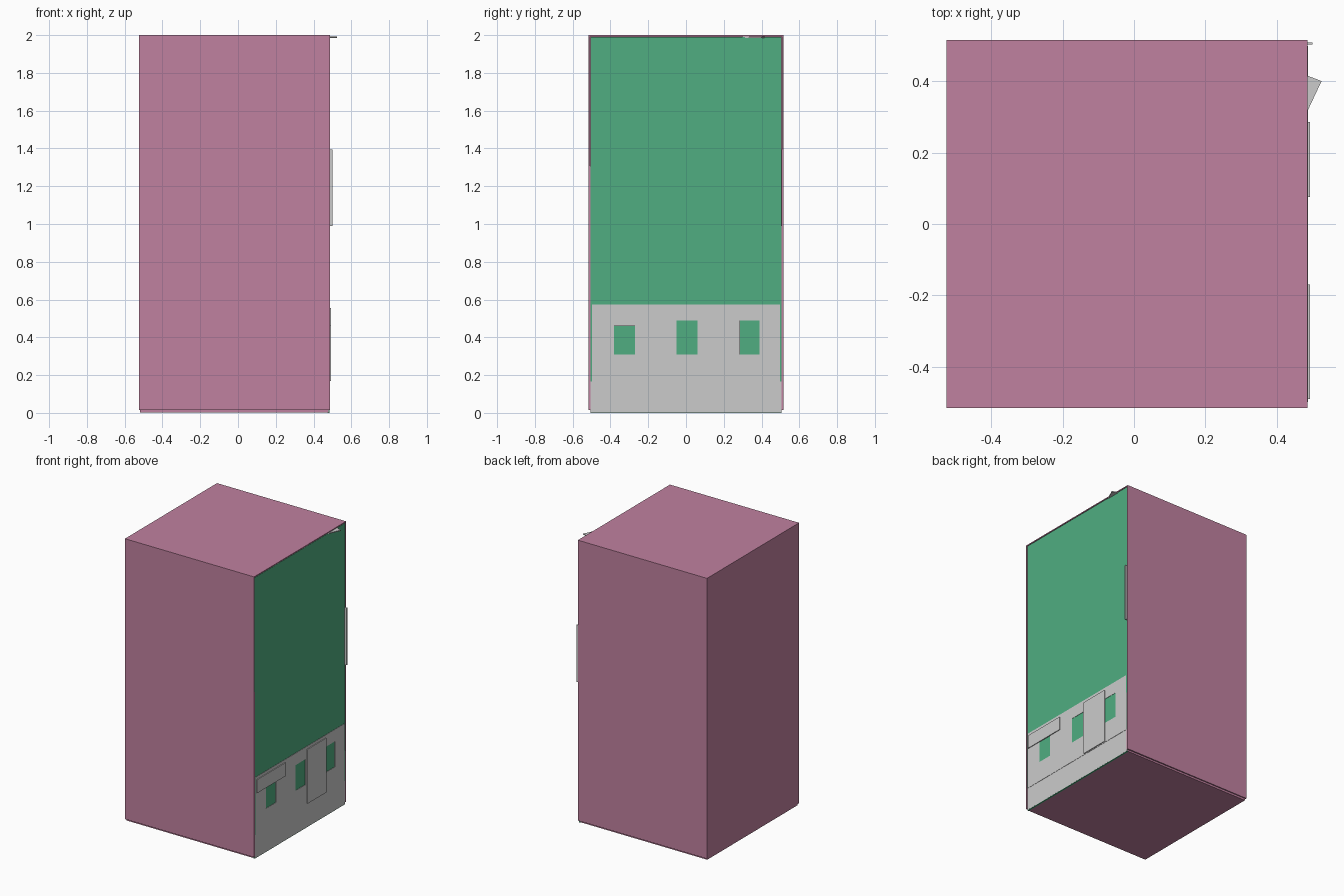
import bpy, bmesh
from mathutils import Vector

if "Cube" in bpy.data.objects:
    bpy.data.objects.remove(bpy.data.objects["Cube"])


def material(name, color):
    m = bpy.data.materials.new(name)
    m.diffuse_color = color
    m.use_nodes = True
    m.node_tree.nodes["Principled BSDF"].inputs["Base Color"].default_value = m.diffuse_color
    return m


PINK = material("pink", (0.53, 0.22, 0.35, 1))
GREEN = material("green", (0.08, 0.42, 0.22, 1))


def finish(name, bm, mat=None):
    bmesh.ops.recalc_face_normals(bm, faces=bm.faces[:])
    me = bpy.data.meshes.new(name)
    bm.to_mesh(me)
    bm.free()
    ob = bpy.data.objects.new(name, me)
    bpy.context.collection.objects.link(ob)
    if mat:
        me.materials.append(mat)
    return ob


def box_bm(x, y, z):
    bm = bmesh.new()
    bmesh.ops.create_cube(bm, size=1)
    for v in bm.verts:
        v.co = Vector([(a + b) / 2 + c * (b - a) for (a, b), c in zip((x, y, z), v.co)])
    return bm


def box(name, x, y, z, mat=None):
    return finish(name, box_bm(x, y, z), mat)


# Cabinet shell: four walls and a roof pieces, open at the door side and bottom
bm = box_bm((-0.525, 0.486), (-0.515, 0.515), (0.015, 2.0))
bm.normal_update()
opened = [f for f in bm.faces if f.normal.x > 0.9 or f.normal.z < -0.9]
bmesh.ops.delete(bm, geom=opened, context='FACES_ONLY')
shell = finish("cabinet_shell", bm, PINK)
mod = shell.modifiers.new("thickness", 'SOLIDIFY')
mod.thickness = 0.01
mod.offset = -1

# Base and door
box("base", (-0.52, 0.48), (-0.505, 0.505), (0.003, 0.02), PINK)
box("door", (0.474, 0.484), (-0.505, 0.505), (0.0, 1.99), GREEN)

# Lower fascia with three window openings, built as a grid with missing cells
ys = [-0.498, -0.38, -0.27, -0.05, 0.06, 0.28, 0.39, 0.498]
zs = [0.165, 0.31, 0.49, 0.575]
bm = bmesh.new()
grid = [[bm.verts.new((0.4855, y, z)) for z in zs] for y in ys]
for i in range(len(ys) - 1):
    for j in range(len(zs) - 1):
        if j == 1 and i in (1, 3, 5):
            continue
        bm.faces.new((grid[i][j], grid[i + 1][j], grid[i + 1][j + 1], grid[i][j + 1]))
fascia = finish("fascia", bm)
mod = fascia.modifiers.new("thickness", 'SOLIDIFY')
mod.thickness = 0.002
mod.offset = 0
box("kick_plate", (0.48, 0.4845), (-0.505, 0.505), (0.003, 0.165))

# Raised plates on the fascia and the slim handle strip
box("label_plate", (0.485, 0.492), (-0.49, -0.17), (0.46, 0.555))
box("hatch_plate", (0.485, 0.492), (0.075, 0.285), (0.17, 0.555))
box("handle_strip", (0.48, 0.50), (0.502, 0.508), (0.99, 1.395))

# Triangular latch tab under the roof edge
bm = bmesh.new()
tab = bm.faces.new([bm.verts.new((x, y, 1.986)) for x, y in
                    ((0.478, 0.30), (0.525, 0.40), (0.478, 0.418))])
ext = bmesh.ops.extrude_face_region(bm, geom=[tab])
bmesh.ops.translate(bm, vec=(0, 0, 0.006),
                    verts=[g for g in ext["geom"] if isinstance(g, bmesh.types.BMVert)])
finish("latch_tab", bm)
